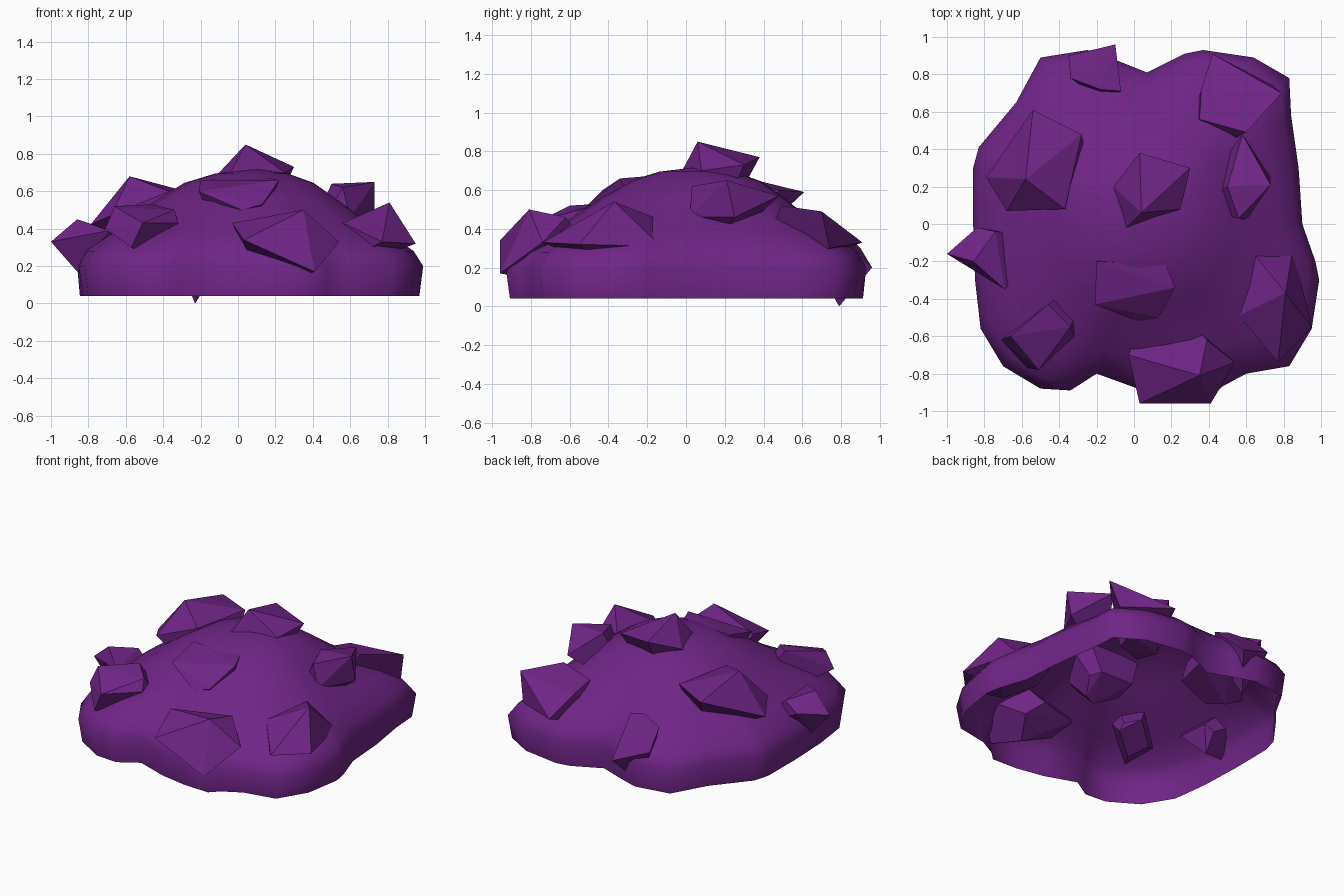
import bpy, bmesh, math
from mathutils import Vector

cube = bpy.data.objects.get("Cube")
if cube:
    bpy.data.objects.remove(cube, do_unlink=True)

# One purple shared by the mound and the crystals
purple = bpy.data.materials.new("deep_purple")
purple.use_nodes = True
colour = (0.16, 0.018, 0.24, 1)
purple.diffuse_color = colour
shader = purple.node_tree.nodes["Principled BSDF"]
shader.inputs["Base Color"].default_value = colour
shader.inputs["Roughness"].default_value = 0.8


def make_object(name, bm, smooth):
    mesh = bpy.data.meshes.new(name)
    bmesh.ops.recalc_face_normals(bm, faces=bm.faces)
    for face in bm.faces:
        face.smooth = smooth
    bm.to_mesh(mesh)
    bm.free()
    mesh.materials.append(purple)
    obj = bpy.data.objects.new(name, mesh)
    bpy.context.collection.objects.link(obj)
    return obj


# Lumpy footprint of the mound, in hundredths, counter-clockwise
outline = [(-20, -80), (2, -88), (22, -92), (41, -93), (47, -87), (60, -80), (83, -76),
           (95, -56), (99, -30), (97, -20), (90, 0), (88, 30), (84, 58), (83, 78),
           (64, 89), (37, 93), (27, 91), (7, 81), (-8, 87), (-25, 93), (-50, 89),
           (-63, 65), (-83, 41), (-86, 30), (-86, 0), (-85, -30), (-82, -56),
           (-70, -76), (-50, -88), (-34, -89)]
outline = [Vector(p) / 100 for p in outline]
mean_radius = sum(p.length for p in outline) / len(outline)
summit_point = Vector((0.09, 0.07))

# Dome profile as (share of footprint, height)
profile = [(0.98, 0.04), (1, 0.2), (0.95, 0.28), (0.82, 0.37), (0.66, 0.455),
           (0.5, 0.56), (0.36, 0.645), (0.2, 0.695)]


def build_mound():
    """Open shell whose rings grow rounder towards an off-centre summit."""
    bm = bmesh.new()
    rings = []
    for share, height in profile:
        ring = []
        for p in outline:
            round_p = p.normalized() * mean_radius
            q = round_p.lerp(p, share ** 2) * share + summit_point * (1 - share)
            ring.append(bm.verts.new((q.x, q.y, height)))
        rings.append(ring)
    count = len(outline)
    for low, high in zip(rings, rings[1:]):
        for i in range(count):
            j = (i + 1) % count
            bm.faces.new((low[i], low[j], high[j], high[i]))
    summit = bm.verts.new((*summit_point, 0.72))
    for i in range(count):
        bm.faces.new((rings[-1][i], rings[-1][(i + 1) % count], summit))
    return make_object("mound_shell", bm, True)


def build_crystal(name, *corners, depth=0.2):
    """Faceted stone: outer corners in hundredths plus a blunt root inside."""
    points = [Vector(c) / 100 for c in corners]
    middle = sum(points, Vector()) / len(points)
    inward = (Vector((0, 0, -0.15)) - middle).normalized()
    root = [middle.lerp(p, 0.65) + inward * depth for p in points]
    bm = bmesh.new()
    for p in points + root:
        bm.verts.new(p)
    hull = bmesh.ops.convex_hull(bm, input=bm.verts[:])
    spare = {v for v in hull["geom_interior"] + hull["geom_unused"]
             if isinstance(v, bmesh.types.BMVert)}
    bmesh.ops.delete(bm, geom=list(spare), context="VERTS")
    bmesh.ops.dissolve_limit(bm, angle_limit=math.radians(4),
                             verts=bm.verts[:], edges=bm.edges[:])
    return make_object(name, bm, False)


build_mound()

# Crystals on the summit and upper slopes
build_crystal("summit_crystal", (4, 6, 85), (3, 38, 77), (30, 30, 73),
              (-11, 20, 69), (-4, -2, 70), (25, 8, 70))
build_crystal("left_rear_slope_crystal", (73, 21, 65), (58, 48, 57), (50, 20, 64),
              (56, 3, 62), (60, 2, 46), (73, 25, 46), depth=0.17)
build_crystal("right_rear_slope_crystal", (-58, 24, 68), (-54, 61, 59), (-28, 48, 60),
              (-37, 8, 60), (-68, 7, 47), (-79, 25, 42))
build_crystal("front_slope_crystal", (22, -34, 66), (-21, -43, 60), (-20, -20, 66),
              (17, -22, 67), (2, -52, 50), (13, -50, 53))

# Crystals around the lower edge
build_crystal("left_rear_crystal", (79, 70, 49), (42, 91, 33), (60, 49, 52),
              (35, 56, 49), (36, 72, 45), (74, 74, 30))
build_crystal("rear_crystal", (-10, 96, 20), (-35, 90, 30), (-34, 78, 43),
              (-18, 72, 46), (-7, 71, 43), (-23, 79, 0), depth=0.06)
build_crystal("right_side_crystal", (-100, -16, 33), (-86, -20, 45), (-84, -2, 35),
              (-74, -4, 41), (-69, -35, 39), (-86, -16, 17), depth=0.17)
build_crystal("right_front_crystal", (-66, -60, 52), (-34, -55, 50), (-32, -60, 43),
              (-46, -43, 53), (-51, -78, 43), (-71, -62, 40), (-57, -77, 30))
build_crystal("front_crystal", (35, -81, 50), (-3, -70, 43), (39, -62, 46),
              (3, -96, 34), (41, -96, 17), (54, -74, 33))
build_crystal("left_front_crystal", (81, -37, 54), (56, -49, 43), (65, -17, 46),
              (85, -13, 31), (77, -74, 33), (95, -55, 32))
